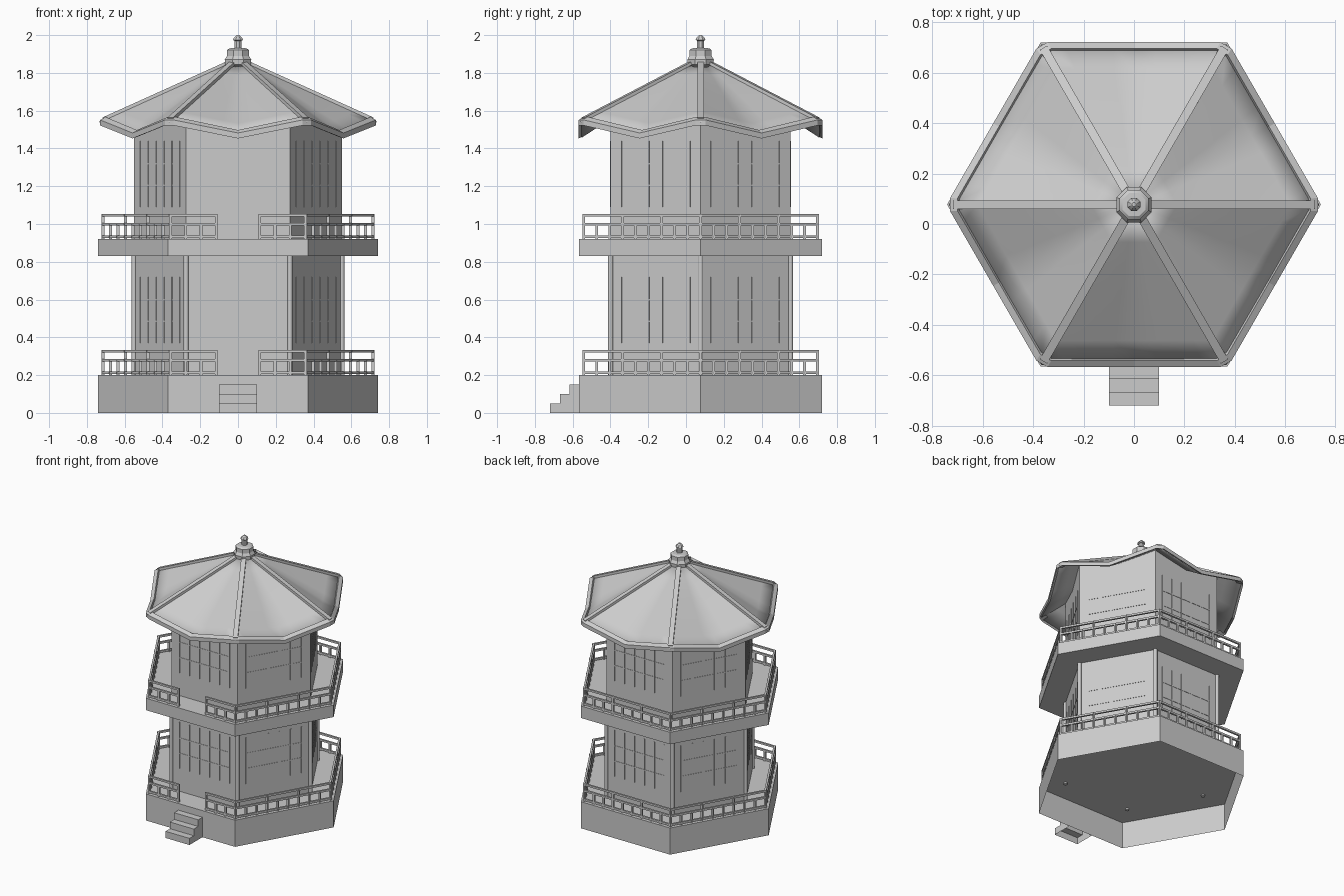
import bpy, bmesh, math
from mathutils import Vector, Matrix

cube = bpy.data.objects.get("Cube")
if cube:
    bpy.data.objects.remove(cube, do_unlink=True)

CY = 0.077                       # centre of the tower
APO = math.sqrt(3) / 2

stone = bpy.data.materials.new("light_grey")
GREY = (0.6, 0.6, 0.6, 1)
stone.diffuse_color = GREY
stone.use_nodes = True
stone.node_tree.nodes["Principled BSDF"].inputs["Base Color"].default_value = GREY


def finish(name, bm, smooth=None):
    bmesh.ops.recalc_face_normals(bm, faces=bm.faces)
    mesh = bpy.data.meshes.new(name)
    bm.to_mesh(mesh)
    bm.free()
    mesh.materials.append(stone)
    obj = bpy.data.objects.new(name, mesh)
    bpy.context.collection.objects.link(obj)
    if smooth:
        bpy.ops.object.select_all(action="DESELECT")
        obj.select_set(True)
        bpy.context.view_layer.objects.active = obj
        bpy.ops.object.shade_smooth_by_angle(angle=math.radians(smooth))
    return obj


def corner(i, radius, z=0.0):
    a = math.radians(60 * i)
    return Vector((radius * math.cos(a), CY + radius * math.sin(a), z))


def hex_point(t, radius, z=0.0):
    """Point on the hexagon outline; t counts corners."""
    i = math.floor(t)
    return corner(i, radius, z).lerp(corner(i + 1, radius, z), t - i)


def box(bm, a, b, width, height, out=None):
    """Beam from a to b, width sideways, height across."""
    d = b - a
    x = d.normalized()
    y = out or Vector((0, 0, 1)).cross(x).normalized()
    z = x.cross(y)
    m = Matrix((x * d.length, y * width, z * height)).transposed().to_4x4()
    bmesh.ops.create_cube(bm, size=1, matrix=Matrix.Translation((a + b) / 2) @ m)


def prism(name, bottom, top, bottom_cap=True):
    """Walls between two outlines, with caps."""
    bm = bmesh.new()
    lo = [bm.verts.new(p) for p in bottom]
    hi = [bm.verts.new(p) for p in top]
    n = len(lo)
    for i in range(n):
        j = (i + 1) % n
        bm.faces.new((lo[i], lo[j], hi[j], hi[i]))
    bm.faces.new(hi)
    if bottom_cap:
        bm.faces.new(lo)
    return finish(name, bm)


def hexagon(radius, z):
    return [corner(i, radius, z) for i in range(6)]


# Roof heights: corners kick up, middles of the sides dip
R_TOP, R_EAVE = 0.06, 0.735


def roof_point(t, f):
    dip = 1 - abs(2 * (t - math.floor(t)) - 1)
    eave_z = 1.545 - 0.075 * dip
    p = hex_point(t, R_TOP + (R_EAVE - R_TOP) * f)
    p.z = 1.85 + (eave_z - 1.85) * f
    return p


# Platforms: the lower one is hollow underneath
prism("base_platform", hexagon(0.742, 0), hexagon(0.742, 0.2), False)
prism("upper_platform", hexagon(0.742, 0.83), hexagon(0.742, 0.92))

# Walls: the upper ones follow the underside of the roof
WALL = 0.55
prism("lower_walls", hexagon(WALL, 0.2), hexagon(WALL, 0.83))
f_wall = (WALL - R_TOP) / (R_EAVE - R_TOP)
top = [hex_point(k / 2, WALL, roof_point(k / 2, f_wall).z - 0.012) for k in range(12)]
prism("upper_walls", [hex_point(k / 2, WALL, 0.92) for k in range(12)], top)

# Corner columns of the lower floor
bm = bmesh.new()
for i in range(6):
    bmesh.ops.create_cone(bm, cap_ends=True, segments=10, radius1=0.014, radius2=0.014,
                          depth=0.64, matrix=Matrix.Translation(corner(i, WALL, 0.51)))
finish("corner_columns", bm, 40)

# Thin window lattice on every wall
for floor_name, z0 in (("lower", 0.37), ("upper", 1.09)):
    bm = bmesh.new()
    for side in range(6):
        a = math.radians(60 * side + 30)
        out = Vector((math.cos(a), math.sin(a), 0))
        for k in range(6):
            p = hex_point(side + 0.12 + 0.152 * k, WALL, z0)
            box(bm, p, p + Vector((0, 0, 0.35)), 0.007, 0.008, out)
        for dz in (0.115, 0.23):
            box(bm, hex_point(side + 0.12, WALL, z0 + dz),
                hex_point(side + 0.88, WALL, z0 + dz), 0.005, 0.008, out)
    finish(floor_name + "_window_lattice", bm)

# Railings with a gap at the front
RAIL, GAP = 0.715, 0.115
for floor_name, z0 in (("lower", 0.2), ("upper", 0.92)):
    bm = bmesh.new()

    def run(t0, t1, bays):
        for dz in (0.012, 0.078, 0.126):
            box(bm, hex_point(t0, RAIL, z0 + dz), hex_point(t1, RAIL, z0 + dz), 0.014, 0.014)
        for k in range(bays + 1):
            p = hex_point(t0 + (t1 - t0 - 1e-6) * k / bays, RAIL, z0)
            full = k in (0, bays) or (k % 3 == 0 and bays > 4)
            height = 0.133 if full else 0.078
            box(bm, p, p + Vector((0, 0, height)), 0.014, 0.014, Vector((1, 0, 0)))

    for side in (0, 1, 2, 3, 5):
        run(side, side + 1, 9)
    g = GAP / RAIL
    run(4, 4.5 - g, 3)
    run(4.5 + g, 5, 3)
    finish(floor_name + "_railing", bm)

# Front steps, open underneath
bm = bmesh.new()
y_back, y_front = CY - 0.742 * APO, -0.72
profile = [(y_front, 0)]
for k in range(3):
    y_next = y_back if k == 2 else y_front + 0.052 * (k + 1)
    profile += [(y_front + 0.052 * k, 0.05 * (k + 1)), (y_next, 0.05 * (k + 1))]
profile.append((y_back, 0))
sides = [[bm.verts.new((x, y, z)) for y, z in profile] for x in (-0.1, 0.1)]
for s in sides:
    bm.faces.new(s)
for k in range(len(profile) - 2):
    bm.faces.new((sides[0][k], sides[0][k + 1], sides[1][k + 1], sides[1][k]))
finish("front_steps", bm)

# Roof shell
SEG, RINGS = 8, 6
bm = bmesh.new()
rings = [[bm.verts.new(roof_point(k / SEG, r / RINGS)) for k in range(6 * SEG)]
         for r in range(RINGS + 1)]
for inner, outer in zip(rings, rings[1:]):
    for k in range(len(inner)):
        j = (k + 1) % len(inner)
        bm.faces.new((inner[k], outer[k], outer[j], inner[j]))
roof = finish("roof", bm, 20)
shell = roof.modifiers.new("thickness", "SOLIDIFY")
shell.thickness = 0.015
shell.offset = -1

# Raised rim around the eaves, with clipped corners
bm = bmesh.new()
marks = [i + s for i in range(6) for s in (0.04, 0.5, 0.96)]
loops = []
for radius, dz in ((0.745, -0.017), (0.745, 0.012), (0.715, 0.014), (0.70, -0.017)):
    loop = []
    for t in marks:
        p = roof_point(t, 1)
        q = hex_point(t, radius)
        loop.append(bm.verts.new((q.x, q.y, p.z + dz + (0.745 - radius) * 0.45)))
    loops.append(loop)
for a, b in zip(loops, loops[1:] + loops[:1]):
    for k in range(len(a)):
        j = (k + 1) % len(a)
        bm.faces.new((a[k], a[j], b[j], b[k]))
finish("eaves_rim", bm)

# Hip ridges
bm = bmesh.new()
for i in range(6):
    box(bm, roof_point(i, 0), roof_point(i, 0.97), 0.034, 0.02)
finish("hip_ridges", bm)

# Finial: faceted turned profile
bm = bmesh.new()
turned = [(0.04, 1.81), (0.045, 1.835), (0.074, 1.845), (0.076, 1.87), (0.063, 1.89),
          (0.063, 1.92), (0.05, 1.93), (0.02, 1.932), (0.02, 1.97), (0.028, 1.975),
          (0.024, 1.985), (0.008, 2.0)]
rings = []
for r, z in turned:
    angles = [math.radians(45 * k + 22.5) for k in range(8)]
    rings.append([bm.verts.new((r * math.cos(a), CY + r * math.sin(a), z)) for a in angles])
for a, b in zip(rings, rings[1:]):
    for k in range(8):
        bm.faces.new((a[k], a[k - 1], b[k - 1], b[k]))
bm.faces.new(rings[0])
bm.faces.new(rings[-1])
finish("finial", bm, 30)
